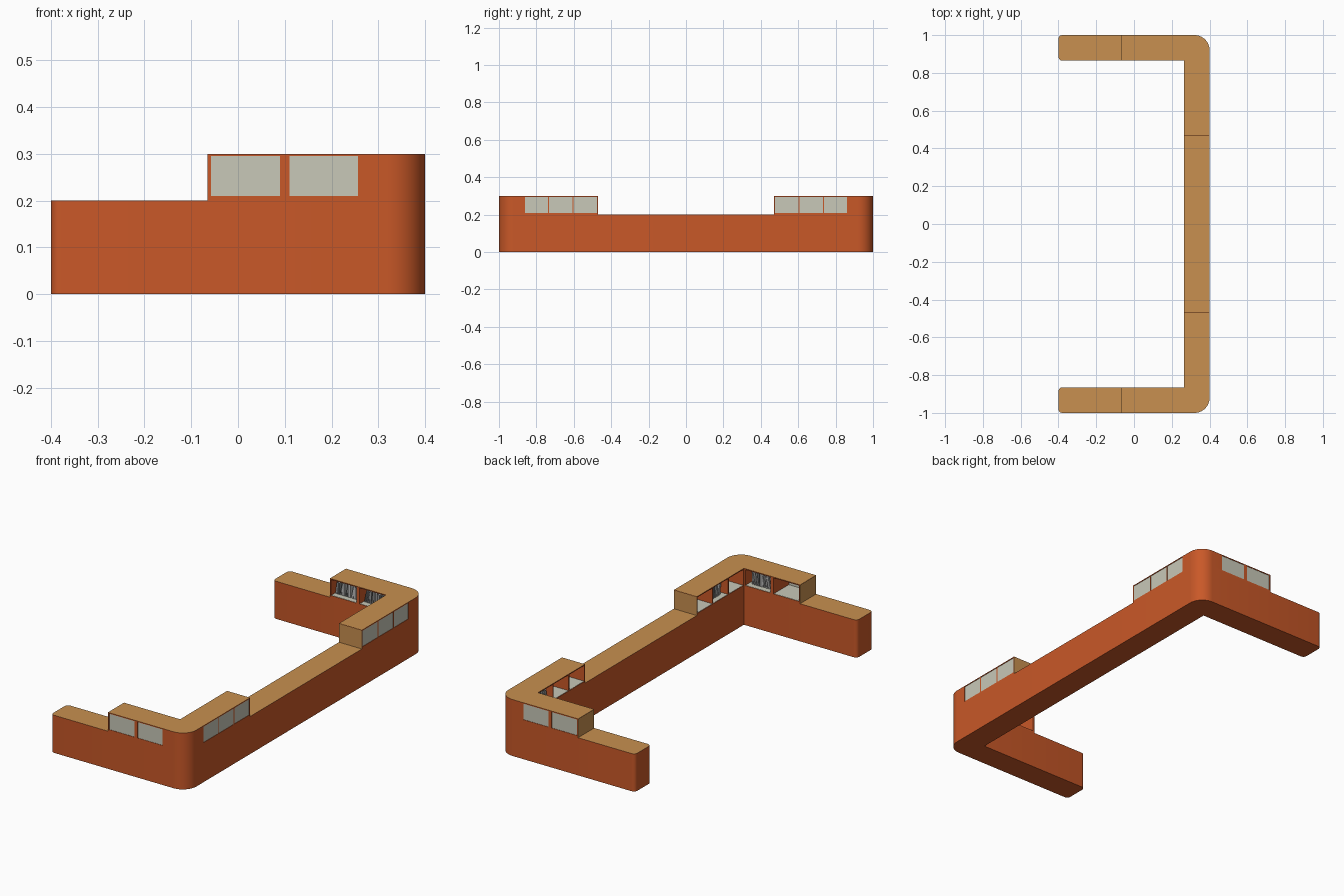
import bpy, bmesh, math, random
from mathutils import Vector, Matrix

if "Cube" in bpy.data.objects:
    bpy.data.objects.remove(bpy.data.objects["Cube"])

random.seed(4)
ORANGE, WOOD, CREAM, GREY = range(4)


def make_mat(name, rgb):
    m = bpy.data.materials.new(name)
    m.diffuse_color = (*rgb, 1)
    m.use_nodes = True
    m.node_tree.nodes["Principled BSDF"].inputs["Base Color"].default_value = m.diffuse_color
    return m


MATS = [make_mat("orange_laminate", (0.584, 0.098, 0.021)),
        make_mat("wood", (0.578, 0.279, 0.08)),
        make_mat("cream_panel", (0.578, 0.578, 0.479)),
        make_mat("book_grey", (0.22, 0.22, 0.22)),
        make_mat("book_light", (0.5, 0.5, 0.5))]


def finish(bm, name, mat, wood_test=None):
    bmesh.ops.recalc_face_normals(bm, faces=bm.faces)
    me = bpy.data.meshes.new(name)
    if mat is not None:
        for f in bm.faces:
            f.material_index = WOOD if wood_test and wood_test(f) else mat
    bm.to_mesh(me)
    bm.free()
    for m in MATS:
        me.materials.append(m)
    ob = bpy.data.objects.new(name, me)
    bpy.context.collection.objects.link(ob)
    return ob


def arc(cx, cy, r, a0, a1, n):
    return [(cx + r * math.cos(math.radians(a0 + (a1 - a0) * i / n)),
             cy + r * math.sin(math.radians(a0 + (a1 - a0) * i / n))) for i in range(n + 1)]


def prism(name, pts, z0, z1, wood_test):
    bm = bmesh.new()
    face = bm.faces.new([bm.verts.new((x, y, z0)) for x, y in pts])
    new = bmesh.ops.extrude_face_region(bm, geom=[face])["geom"]
    bmesh.ops.translate(bm, vec=(0, 0, z1 - z0),
                        verts=[v for v in new if isinstance(v, bmesh.types.BMVert)])
    ob = finish(bm, name, ORANGE, wood_test)
    bpy.context.view_layer.objects.active = ob
    ob.select_set(True)
    bpy.ops.object.shade_smooth_by_angle(angle=math.radians(35))
    ob.select_set(False)
    return ob


def wood_top(f):
    return f.normal.z > 0.9


# a = position along a wing, d = position across it (0.865 inside, 1 outside)
def place(side, s, a, d):
    return (d - 0.6, s * a) if side else (a, s * d)


def box(name, side, s, a, d, z, mat, wood_test=None):
    bm = bmesh.new()
    add_box(bm, side, s, a, d, z)
    return finish(bm, name, mat, wood_test)


def add_box(bm, side, s, a, d, z, lean=0):
    pivot = Vector(((a[0] + a[1]) / 2, 0, z[0]))
    rot = Matrix.Rotation(lean, 3, 'Y')
    vs = bmesh.ops.create_cube(bm, size=1)["verts"]
    for v in vs:
        p = Vector((a[0] if v.co.x < 0 else a[1], d[0] if v.co.y < 0 else d[1],
                    z[0] if v.co.z < 0 else z[1]))
        p = rot @ (p - pivot) + pivot
        v.co = (*place(side, s, p.x, p.y), p.z)
    return {f for v in vs for f in v.link_faces}


# low counter: one half of the C outline, mirrored
half = (arc(0.32, 0.92, 0.08, 0, 90, 16) + arc(-0.38, 0.98, 0.02, 90, 180, 5)
        + arc(-0.38, 0.885, 0.02, 180, 270, 5) + [(0.265, 0.865)])
prism("low_counter", half + [(x, -y) for x, y in reversed(half)], 0, 0.2, wood_top)


def corner_outline(s, ax, by):
    pts = arc(0.32, 0.92, 0.08, 0, 90, 16) + [
        (ax, 1), (ax, 0.865), (0.265, 0.865), (0.265, by), (0.4, by)]
    return [(x, s * y) for x, y in pts]


def books(name, side, s, a0, a1):
    bm = bmesh.new()
    a = a0 + 0.004
    while a < a1 - 0.022:
        w = random.uniform(0.005, 0.011)
        h = random.uniform(0.055, 0.074)
        lean = random.choice([0, 0, 0, 0.12, 0.2])
        a += 0.5 * h * math.sin(lean) * 0.3
        for f in add_box(bm, side, s, (a, a + w), (0.895, random.uniform(0.965, 0.985)),
                         (0.212, 0.212 + h), lean):
            f.material_index = random.choice([GREY, GREY + 1])
        a += w + 0.001 + 0.3 * h * math.sin(lean)
    finish(bm, name, None)


ARM = [(-0.058, 0.09), (0.11, 0.257)]
SIDE = [(0.475, 0.602), (0.607, 0.733), (0.738, 0.86)]
FILLED = {(False, 1, 0), (False, 1, 1), (False, -1, 1), (True, -1, 1), (True, 1, 2)}

for s, tag in ((1, "back"), (-1, "front")):
    # raised shelf: sill, roof and solid corner
    prism(tag + "_shelf_sill", corner_outline(s, -0.065, 0.47), 0.2, 0.21, None)
    prism(tag + "_shelf_roof", corner_outline(s, -0.065, 0.47), 0.295, 0.3,
          lambda f: wood_top(f) or f.normal.x < -0.9 and f.calc_center_median().x < 0)
    prism(tag + "_shelf_corner", corner_outline(s, 0.257, 0.86), 0.21, 0.295, None)
    for side, bays, start in ((False, ARM, -0.065), (True, SIDE, 0.47)):
        label = tag + ("_long" if side else "_arm")
        # wooden end cheek over the full raised height
        axis = Vector((0, -s, 0)) if side else Vector((-1, 0, 0))
        box(label + "_end_panel", side, s, (start - 0.0005, bays[0][0]), (0.865, 1), (0.2, 0.2985),
            ORANGE, lambda f: f.normal.dot(axis) > 0.9)
        # dividers between bays
        for i in range(len(bays) - 1):
            box(f"{label}_divider_{i}", side, s, (bays[i][1], bays[i + 1][0]),
                (0.865, 1), (0.21, 0.295), ORANGE)
        # outer panes, bay floors and books
        for i, (a0, a1) in enumerate(bays):
            box(f"{label}_pane_{i}", side, s, (a0, a1), (0.992, 0.998), (0.21, 0.295), CREAM)
            box(f"{label}_bay_floor_{i}", side, s, (a0, a1), (0.867, 0.992), (0.209, 0.2115), CREAM)
            if (side, s, i) in FILLED:
                books(f"{label}_books_{i}", side, s, a0, a1)
